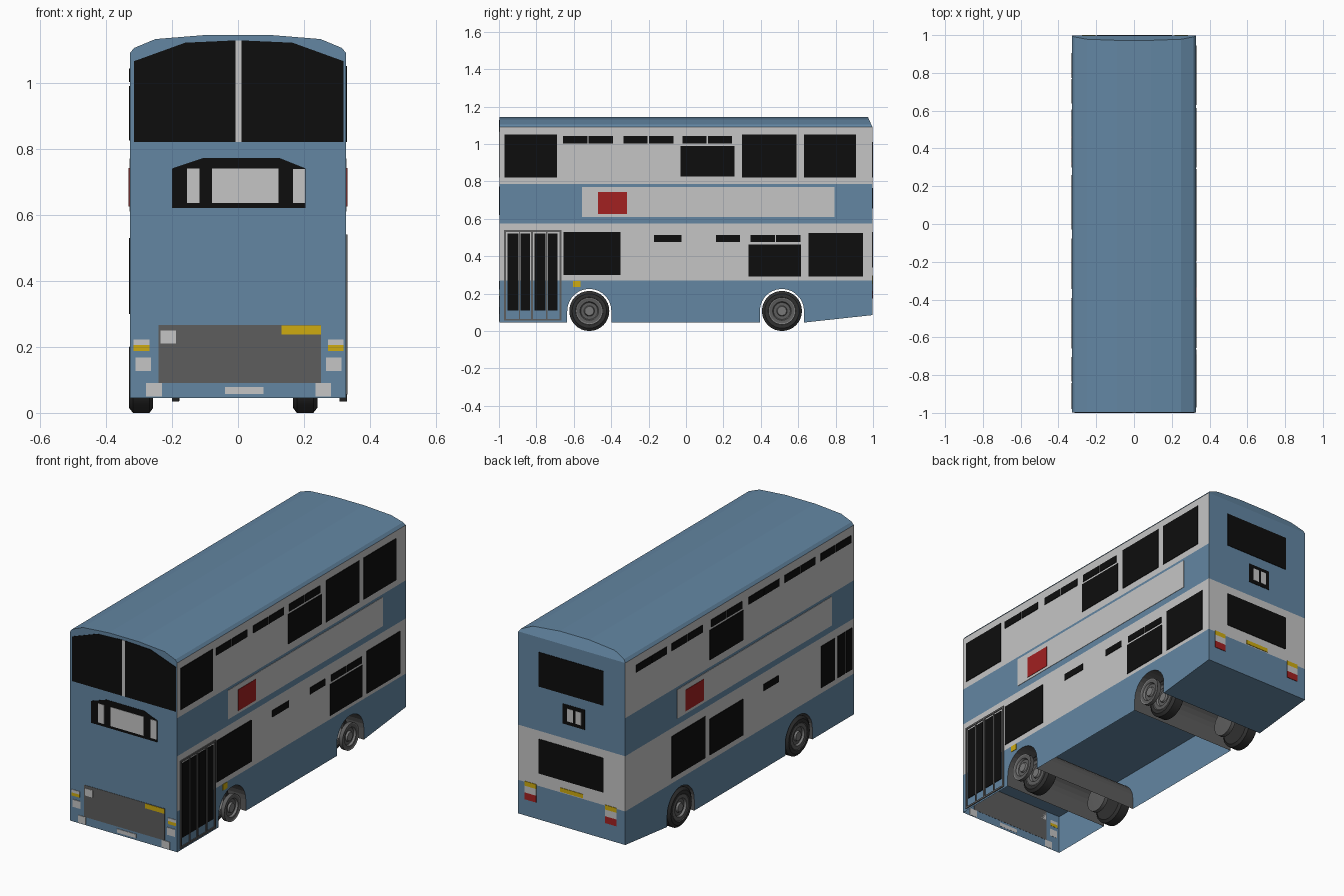
import bpy, bmesh, math
from mathutils import Vector

if "Cube" in bpy.data.objects:
    bpy.data.objects.remove(bpy.data.objects["Cube"])

COL = {"blue": (.125, .24, .365), "white": (.56, .56, .56), "black": (.004, .004, .004),
       "grey": (.11, .11, .11), "tyre_black": (.03, .03, .03), "rim_grey": (.19, .19, .19),
       "red": (.36, .015, .015), "yellow": (.62, .41, .005)}
MATS = {}
for n, c in COL.items():
    MATS[n] = bpy.data.materials.new(n)
    MATS[n].diffuse_color = (*c, 1)


def finish(name, bm, mats, recalc=True):
    if recalc:
        bmesh.ops.recalc_face_normals(bm, faces=bm.faces[:])
    me = bpy.data.meshes.new(name)
    bm.to_mesh(me)
    bm.free()
    for m in mats:
        me.materials.append(MATS[m])
    ob = bpy.data.objects.new(name, me)
    bpy.context.collection.objects.link(ob)
    return ob


def face(bm, pts, mat=0):
    f = bm.faces.new([bm.verts.new(p) for p in pts])
    f.material_index = mat
    return f


X, Y = .327, .997            # body skin; thin plates sit on top of it
WHEELS = (-.517, .513)
BANDS = [.27, .575, .785, 1.09]


def arch(yc, r=.118, n=14):
    """Wheel arch outline from front foot to rear foot."""
    pts = [(yc + r * math.cos(a), .107 + r * math.sin(a))
           for a in [math.pi * (1 - i / n) for i in range(n + 1)]]
    return [(yc - r, .045)] + pts + [(yc + r, .045)]


# body shell: skirts with arches, bands, ends and roof
bm = bmesh.new()
skirt = [(-Y, .045)] + arch(WHEELS[0]) + arch(WHEELS[1]) + [(Y, .085), (Y, .27), (-Y, .27)]
for s in (1, -1):
    pts = [(s * X, y, z) for y, z in skirt]
    face(bm, pts if s > 0 else pts[::-1])
    for i, (a, b) in enumerate(zip(BANDS, BANDS[1:])):
        pts = [(s * X, -Y, a), (s * X, Y, a), (s * X, Y, b), (s * X, -Y, b)]
        face(bm, pts if s > 0 else pts[::-1], 0 if i == 1 else 1)
ROOF = [(X, 1.09), (.315, 1.105), (.25, 1.132), (.09, 1.145)]
ROOF += [(-x, z) for x, z in ROOF[::-1]]
rear_y = lambda z: Y - (z - 1.09) * .45
for (x0, z0), (x1, z1) in zip(ROOF, ROOF[1:]):
    face(bm, [(x0, -Y, z0), (x0, rear_y(z0), z0), (x1, rear_y(z1), z1), (x1, -Y, z1)])
face(bm, [(x, rear_y(z), z) for x, z in ROOF][::-1])
face(bm, [(-X, -Y, .045), (X, -Y, .045)] + [(x, -Y, z) for x, z in ROOF])
for a, b, m in ((.085, .27, 0), (.27, .575, 1), (.575, 1.09, 0)):
    face(bm, [(X, Y, a), (-X, Y, a), (-X, Y, b), (X, Y, b)], m)
finish("body_shell", bm, ["blue", "white"], False)

# underside: raised floor, closed rear overhang
bm = bmesh.new()
face(bm, [(-X, -Y, .262), (-X, Y, .262), (X, Y, .262), (X, -Y, .262)])
yr = WHEELS[1] + .118
face(bm, [(-X, yr, .045), (-X, Y, .085), (X, Y, .085), (X, yr, .045)])
finish("underside", bm, ["blue"], False)

# wheel arch tunnels across the bus
bm = bmesh.new()
for yc in WHEELS:
    a = arch(yc)
    for p, q in zip(a, a[1:]):
        face(bm, [(-X, *p), (-X, *q), (X, *q), (X, *p)])
finish("wheel_arch_liners", bm, ["grey"], False)


def lathe(name, prof, xo, yc, s, n=32):
    """Revolve (depth inward, radius, material) rings about the axle."""
    bm = bmesh.new()
    rings = [[bm.verts.new((xo - s * d, yc + r * math.cos(2 * math.pi * k / n),
                            .107 + r * math.sin(2 * math.pi * k / n))) for k in range(n)]
             for d, r, m in prof]
    for i in range(len(rings) - 1):
        for k in range(n):
            f = bm.faces.new([rings[i][k], rings[i][(k + 1) % n],
                              rings[i + 1][(k + 1) % n], rings[i + 1][k]])
            f.material_index = prof[i][2]
    bm.faces.new(rings[0]).material_index = prof[0][2]
    bm.faces.new(rings[-1]).material_index = prof[-1][2]
    ob = finish(name, bm, ["tyre_black", "rim_grey", "grey"])
    for p in ob.data.polygons:
        p.use_smooth = len(p.vertices) == 4
    bpy.context.view_layer.objects.active = ob
    ob.select_set(True)
    bpy.ops.object.shade_smooth_by_angle(angle=math.radians(35))
    ob.select_set(False)


HUB = [(.004, .018, 1), (.004, .024, 1), (.014, .028, 2), (.014, .045, 1), (.003, .05, 2)]
for yc, end in zip(WHEELS, ("front", "rear")):
    for s, tx, rx, side in ((1, .24, .33, "right"), (-1, -.33, -.2, "left")):
        lathe(f"{end}_{side}_tyre", HUB + [(.003, .07, 2), (.0, .074, 0), (.0, .092, 0),
              (.012, .107, 0), (.062, .107, 0), (.073, .092, 0), (.073, .03, 0)], tx, yc, s)
        lathe(f"{end}_{side}_rim", HUB + [(.003, .066, 1), (.0, .073, 2), (.022, .073, 2),
              (.024, .03, 2)], rx, yc, s)

# thin plates for windows, lights and panels
SIDES = {"right": lambda u, v, d: (X + d, u, v), "left": lambda u, v, d: (-X - d, u, v),
         "front": lambda u, v, d: (u, -Y - d, v), "back": lambda u, v, d: (u, Y + d, v)}


def plates(name, side, mat, shapes, d=.003):
    """Each shape is (u0, u1, v0, v1) or a list of outline points."""
    bm = bmesh.new()
    put = SIDES[side]
    for s in shapes:
        if not isinstance(s, list):
            u0, u1, v0, v1 = s
            s = [(u0, v0), (u1, v0), (u1, v1), (u0, v1)]
        out = [bm.verts.new(put(u, v, d)) for u, v in s]
        back = [bm.verts.new(put(u, v, -.001)) for u, v in s]
        bm.faces.new(out)
        bm.faces.new(back[::-1])
        for i in range(len(s)):
            j = (i + 1) % len(s)
            bm.faces.new([out[j], out[i], back[i], back[j]])
    finish(name, bm, [mat])


def vents(starts, z0, z1):
    """Pairs of opening top lights."""
    return [(y + k, y + k + .13, z0, z1) for y in starts for k in (0, .137)]


# right side
plates("right_upper_windows", "right", "black",
       [(-.97, -.69, .82, 1.05), (-.03, .26, .825, .99), (.3, .59, .82, 1.05), (.63, .91, .82, 1.05)]
       + vents((-.657, -.335, -.02), 1.002, 1.043))
plates("right_lower_windows", "right", "black",
       [(-.655, -.35, .3, .53), (.335, .615, .29, .463), (.655, .945, .29, .525),
        (-.17, -.025, .475, .512), (.16, .29, .475, .512)] + vents((.345,), .475, .512))
plates("right_advert_panel", "right", "white", [(-.555, .795, .61, .77)], .002)
plates("right_red_panel", "right", "red", [(-.47, -.315, .625, .742)], .004)
plates("right_indicator", "right", "yellow", [(-.603, -.565, .235, .268)])
plates("door_glass", "right", "black", [(-.955, -.895, .11, .52), (-.885, -.835, .11, .52),
                                        (-.81, -.752, .11, .52), (-.738, -.687, .11, .52)])
plates("door_frame", "right", "grey",
       [(-.972, -.962, .055, .54), (-.675, -.665, .055, .54), (-.962, -.675, .53, .54),
        (-.962, -.675, .055, .065), (-.829, -.817, .065, .53),
        (-.893, -.887, .065, .53), (-.749, -.741, .065, .53)], .005)

# left side
plates("left_upper_windows", "left", "black", [(-.03, .26, .825, .99)]
       + vents((-.972, -.66, -.345, -.02, .325, .637), 1.002, 1.043))
plates("left_lower_windows", "left", "black",
       [(.3, .595, .3, .53), (-.03, .26, .3, .5), (-.34, -.21, .475, .512),
        (-.83, -.71, .3, .53), (-.915, -.855, .3, .53), (-.98, -.925, .3, .53)])
plates("left_advert_panel", "left", "white", [(-.805, .545, .61, .77)], .002)
plates("left_red_panel", "left", "red", [(.315, .475, .625, .742)], .004)

# front
plates("windscreens", "front", "black",
       [[(-.315, .82), (-.008, .82), (-.008, 1.128), (-.16, 1.121), (-.315, 1.065)],
        [(.01, .82), (.32, .82), (.32, 1.065), (.165, 1.121), (.01, 1.128)]])
plates("windscreen_divider", "front", "white", [(-.008, .01, .82, 1.128)])
plates("destination_box", "front", "black",
       [[(-.2, .62), (.205, .62), (.205, .74), (.125, .772), (-.105, .772), (-.2, .74)]], .002)
plates("destination_blinds", "front", "white",
       [(-.155, -.117, .635, .74), (-.078, .123, .635, .74), (.166, .203, .635, .738)], .004)
plates("grille", "front", "grey", [(-.24, .252, .09, .266)], .002)
plates("grille_badge_plates", "front", "white", [(-.235, -.187, .21, .25)], .004)
plates("grille_yellow_plate", "front", "yellow", [(.132, .252, .238, .264)], .004)
heads, amber = [(-.04, .077, .057, .078)], []
for s in (1, -1):
    def both(a, b, c, d):
        return (min(s * a, s * b) + .002, max(s * a, s * b) + .002, c, d)
    heads += [both(.27, .318, .205, .222), both(.265, .312, .127, .168), both(.232, .28, .05, .09)]
    amber.append(both(.27, .318, .188, .205))
plates("headlights", "front", "white", heads)
plates("front_indicators", "front", "yellow", amber)

# back
plates("rear_windows", "back", "black", [(-.195, .2, .82, 1.01), (-.195, .2, .34, .53)])
plates("route_box", "back", "black", [(-.08, .055, .655, .765)], .002)
plates("route_blinds", "back", "white", [(-.06, -.025, .675, .745), (-.01, .025, .675, .745)], .004)
lamps = ((-.275, -.205), (.215, .285))
plates("rear_indicators", "back", "yellow",
       [(a, b, .25, .275) for a, b in lamps] + [(-.07, .07, .275, .297)])
plates("reversing_lights", "back", "white", [(a, b, .213, .25) for a, b in lamps])
plates("tail_lights", "back", "red", [(a, b, .175, .213) for a, b in lamps])

for m in bpy.data.materials:
    if m.users and not m.is_grease_pencil:
        m.use_nodes = True
        m.node_tree.nodes["Principled BSDF"].inputs["Base Color"].default_value = m.diffuse_color
